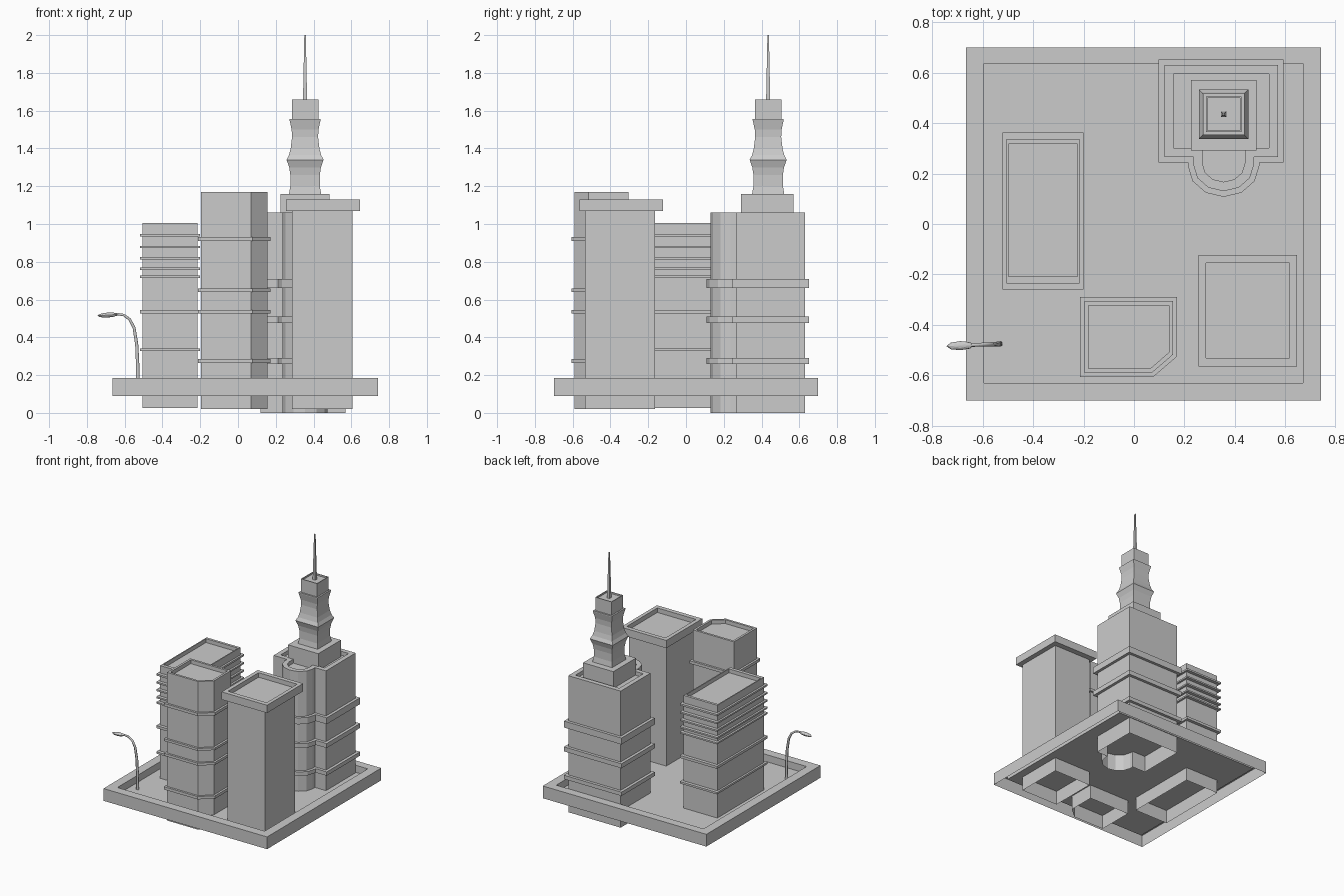
import bpy, bmesh, math
from mathutils import Vector

if "Cube" in bpy.data.objects:
    bpy.data.objects.remove(bpy.data.objects["Cube"])


def rect(x0, x1, y0, y1):
    return [(x0, y0), (x1, y0), (x1, y1), (x0, y1)]


def square(cx, cy, h):
    return rect(cx - h, cx + h, cy - h, cy + h)


def offset(poly, d):
    """Mitred offset of a counter-clockwise outline (positive = outwards)."""
    out, n = [], len(poly)
    for i in range(n):
        a, b, c = (Vector(poly[(i + k) % n]) for k in (-1, 0, 1))
        e, f = (b - a).normalized(), (c - b).normalized()
        n1, n2 = Vector((e.y, -e.x)), Vector((f.y, -f.x))
        p = b + (n1 + n2) * d / (1 + n1.dot(n2))
        out.append((p.x, p.y))
    return out


def add_object(name, bm):
    me = bpy.data.meshes.new(name)
    bm.to_mesh(me)
    bm.free()
    ob = bpy.data.objects.new(name, me)
    bpy.context.collection.objects.link(ob)
    return ob


def loft(bm, loops, cap=False, closed=False):
    """Bridge a list of (outline, z) loops; optionally cap the last or close the ring."""
    rings = [[bm.verts.new((x, y, z)) for x, y in pts] for pts, z in loops]
    pairs = list(zip(rings, rings[1:])) + ([(rings[-1], rings[0])] if closed else [])
    faces = []
    for a, b in pairs:
        for i in range(len(a)):
            j = (i + 1) % len(a)
            faces.append(bm.faces.new((a[i], a[j], b[j], b[i])))
    if cap:
        bm.faces.new(rings[-1])
    return faces


def shell(name, wall, roof, z0, z1, depth):
    """Open-bottomed block with a parapet around a sunken roof."""
    bm = bmesh.new()
    loft(bm, [(wall, z0), (wall, z1), (roof, z1), (roof, z1 - depth)], cap=True)
    return add_object(name, bm)


def ledges(name, wall, outer, bands):
    bm = bmesh.new()
    for lo, hi in bands:
        loft(bm, [(wall, lo), (outer, lo), (outer, hi), (wall, hi)], closed=True)
    return add_object(name, bm)


# Base tray
shell("base_tray", rect(-.665, .74, -.70, .70), rect(-.595, .67, -.63, .635), .09, .185, .055)

# Left slab block with thin ledges
wall = rect(-.505, -.215, -.235, .337)
shell("left_block", wall, rect(-.497, -.223, -.208, .317), .025, 1.005, .03)
ledges("left_block_ledges", wall, rect(-.52, -.20, -.26, .362),
       [(z, z + .012) for z in (.715, .757, .813, .872)]
       + [(.933, .947), (.525, .545), (.327, .342)])

# Front block with a cut corner
wall = [(-.197, -.59), (.07, -.59), (.155, -.517), (.155, -.305), (-.197, -.305)]
shell("cut_corner_block", wall, offset(wall, -.017), .02, 1.17, .03)
ledges("cut_corner_block_ledges", wall, offset(wall, .016),
       [(.91, .932), (.64, .658), (.525, .545), (.263, .285)])

# Front right block: recessed windows in the upper rows, overhanging roof
x0, x1, y0, y1 = .285, .607, -.535, -.165
xm, ym = (x0 + x1) / 2, (y0 + y1) / 2
wall = [(x0, y0), (xm, y0), (x1, y0), (x1, ym), (x1, y1), (xm, y1), (x0, y1), (x0, ym)]
bm = bmesh.new()
faces = loft(bm, [(wall, z) for z in (.02, .575, .717, .862, 1.072)])
bmesh.ops.inset_individual(bm, faces=faces[8:], thickness=.01, depth=-.01)
add_object("window_block", bm)
bm = bmesh.new()
eave, sunk = rect(.255, .645, -.565, -.122), rect(.285, .617, -.53, -.155)
loft(bm, [(rect(x0, x1, y0, y1), 1.07), (eave, 1.07), (eave, 1.13), (sunk, 1.13), (sunk, 1.095)],
     cap=True)
add_object("window_block_roof", bm)

# Tower body with a rounded bay on the front
cx, cy = .355, .435
bay = [(cx - .12 * math.cos(a), .235 - .105 * math.sin(a))
       for a in (math.pi * i / 6 for i in range(7))]
wall = ([(.12, .265), (cx - .12, .265)] + bay
        + [(cx + .12, .265), (.57, .265), (.57, .63), (.12, .63)])
shell("tower_body", wall, offset(wall, -.036), 0, 1.06, .03)
ledges("tower_ledges", wall, offset(wall, .022), [(.66, .71), (.475, .51), (.26, .29)])

# Tower upper step
bm = bmesh.new()
step = rect(.225, .485, .292, .57)
loft(bm, [(step, 1.03), (step, 1.16)], cap=True)
add_object("tower_step", bm)

# Flared tower neck
bm = bmesh.new()
profile = [(.085, 1.16), (.078, 1.20), (.078, 1.26), (.084, 1.30), (.098, 1.34), (.085, 1.365),
           (.076, 1.40), (.069, 1.46), (.071, 1.50), (.082, 1.55), (.082, 1.557)]
loft(bm, [(square(cx, cy, h), z) for h, z in profile], cap=True)
add_object("tower_neck", bm)

# Tower crown and spire
shell("tower_crown", square(cx, cy, .07), square(cx, cy, .064), 1.557, 1.66, .012)
bm = bmesh.new()
loft(bm, [(square(cx, cy, h), z) for h, z in ((.011, 1.645), (.008, 1.8), (.004, 2.0))], cap=True)
add_object("tower_spire", bm)

# Street lamp pole
cu = bpy.data.curves.new("lamp_pole", 'CURVE')
cu.dimensions = '3D'
cu.bevel_depth, cu.bevel_resolution, cu.use_fill_caps = .01, 1, True
path = [(-.53, -.475, .13), (-.531, -.475, .25), (-.536, -.475, .36), (-.55, -.476, .45),
        (-.573, -.477, .495), (-.605, -.478, .518), (-.645, -.48, .524)]
sp = cu.splines.new('POLY')
sp.points.add(len(path) - 1)
for i, (p, co) in enumerate(zip(sp.points, path)):
    p.co = (*co, 1)
    p.radius = 1.1 - .07 * i
bpy.context.collection.objects.link(bpy.data.objects.new("lamp_pole", cu))

# Street lamp head
bpy.ops.mesh.primitive_uv_sphere_add(segments=8, ring_count=6, location=(-.688, -.482, .518),
                                     rotation=(0, math.radians(-4), math.radians(2)))
head = bpy.context.object
head.name = "lamp_head"
head.scale = (.055, .018, .013)
